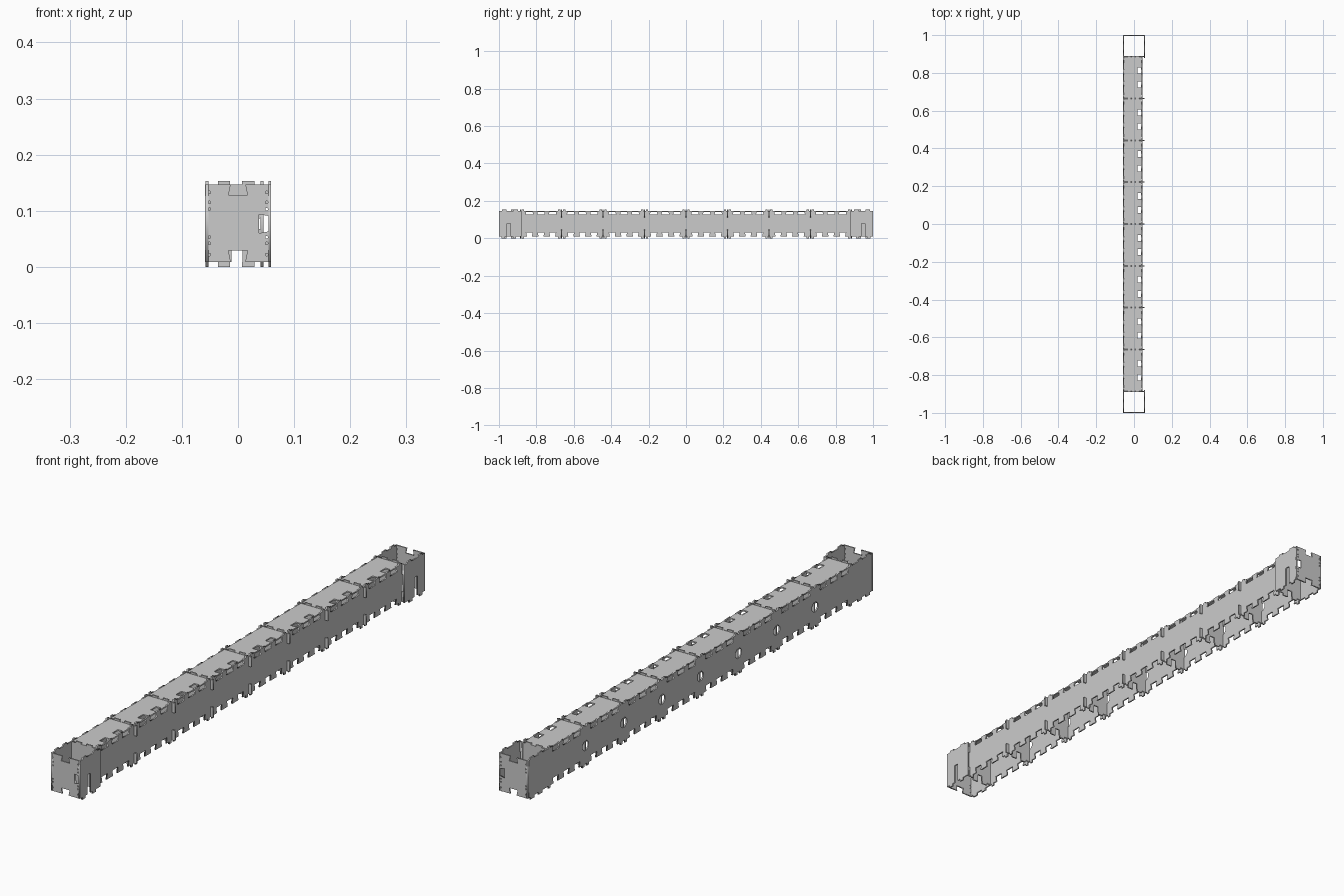
import bpy, math
from mathutils import Matrix

if "Cube" in bpy.data.objects:
    bpy.data.objects.remove(bpy.data.objects["Cube"])

T = 0.005                                   # sheet thickness
LOW, HIGH = 0.009, 0.147                    # sheet body bottom / top
BAY = 0.2215
BULKHEADS = [BAY * i for i in range(-4, 5)]

AXES = {  # columns: local u, local v, sheet normal
    'X': Matrix(((0, 0, 1, 0), (1, 0, 0, 0), (0, 1, 0, 0), (0, 0, 0, 1))),
    'Y': Matrix(((1, 0, 0, 0), (0, 0, -1, 0), (0, 1, 0, 0), (0, 0, 0, 1))),
    'Z': Matrix.Identity(4),
}


def panel(name, loops, axis, pos):
    """Flat sheet: first loop is the outline, the rest are holes."""
    cu = bpy.data.curves.new(name, 'CURVE')
    cu.dimensions, cu.fill_mode, cu.extrude = '2D', 'BOTH', T / 2
    for pts in loops:
        sp = cu.splines.new('POLY')
        sp.points.add(len(pts) - 1)
        for p, (u, v) in zip(sp.points, pts):
            p.co = (u, v, 0, 1)
        sp.use_cyclic_u = True
    tmp = bpy.data.objects.new(name, cu)
    bpy.context.collection.objects.link(tmp)
    dg = bpy.context.evaluated_depsgraph_get()
    me = bpy.data.meshes.new_from_object(tmp.evaluated_get(dg))
    bpy.data.objects.remove(tmp)
    bpy.data.curves.remove(cu)
    ob = bpy.data.objects.new(name, me)
    bpy.context.collection.objects.link(ob)
    me.transform(AXES[axis])
    ob.location['XYZ'.index(axis)] = pos
    return ob


def edge(base, features):
    """Points along an edge with tabs / notches: (centre, width, level, flare)."""
    pts = []
    for c, w, v, f in sorted(features):
        pts += [(c - w / 2, base), (c - w / 2 - f, v), (c + w / 2 + f, v), (c + w / 2, base)]
    return pts


def outline(u0, u1, bottom, top, right=()):
    return ([(u0, LOW)] + edge(LOW, bottom) + [(u1, LOW)] + list(right)
            + [(u1, HIGH)] + edge(HIGH, top)[::-1] + [(u0, HIGH)])


def ring(u, v, ru, rv, n):
    return [(u + ru * math.cos(math.tau * (i + .5) / n), v + rv * math.sin(math.tau * (i + .5) / n))
            for i in range(n)]


def rect(u0, u1, v0, v1):
    return [(u0, v0), (u1, v0), (u1, v1), (u0, v1)]


# tabs beside each bulkhead, dovetail notches in each bay
bottom, top = [], []
for y in BULKHEADS:
    for s in (-1, 1):
        if abs(y + s * 0.013) < 0.885:
            bottom.append((y + s * 0.013, 0.012, 0.0, 0))
            top.append((y + s * 0.013, 0.012, 0.153, 0))
for y in BULKHEADS[:-1]:
    for f in (0.22, 0.5, 0.78):
        bottom.append((y + f * BAY, 0.026, 0.03, 0.004))
        top.append((y + f * BAY, 0.032, 0.127, 0.004))

# long side walls
end_bottom = [(s * y, 0.022, 0.0, 0) for s in (-1, 1) for y in (0.925, 0.972)]
end_top = [(s * y, 0.022, 0.153, 0) for s in (-1, 1) for y in (0.925, 0.972)]
holes = [ring(y, 0.076, 0.019, 0.019, 8) for y in BULKHEADS[1:-1]]
panel('left_wall', [outline(-1, 1, bottom + end_bottom, top + end_top)] + holes, 'X', -0.0555)
panel('right_wall', [outline(-0.889, 0.889, bottom, top)], 'X', 0.0425)

# short outer walls of the end boxes, with a slot from below
for s, tag in ((-1, 'front'), (1, 'back')):
    low = [(s * 0.947, 0.018, 0.08, 0), (s * 0.917, 0.018, 0, 0), (s * 0.977, 0.018, 0, 0)]
    high = [(s * y, 0.022, 0.153, 0) for y in (0.91, 0.972)]
    u0, u1 = sorted((s * 0.88, s * 1.0))
    panel(tag + '_outer_wall', [outline(u0, u1, low, high)], 'X', 0.0565)

# end plates with three notches and rows of pin holes
notch = [(0.059, 0.064), (0.037, 0.060), (0.037, 0.094), (0.059, 0.090)]
pins = [ring(x, z, 0.0025, 0.0025, 8) for x in (-0.051, 0.051)
        for z in (0.022, 0.042, 0.053, 0.103, 0.115, 0.133)]
for s, tag in ((-1, 'front'), (1, 'back')):
    loop = outline(-0.059, 0.059, [(0, 0.026, 0.029, 0.004)], [(0, 0.026, 0.128, 0.004)], notch)
    panel(tag + '_end_plate', [loop] + pins, 'Y', s * (1 - T / 2))

# cross bulkheads, tabbed through the top sheet and the right wall
step = [(0.056, 0.046), (0.043, 0.046), (0.043, 0.066), (0.031, 0.070),
        (0.031, 0.084), (0.043, 0.088), (0.043, 0.110), (0.056, 0.110)]
tabs = [-0.025, 0.018]
for i, y in enumerate(BULKHEADS):
    loop = outline(-0.057, 0.056,
                   [(x, 0.022, 0.0, 0) for x in tabs] + [(-0.002, 0.02, 0.03, 0)],
                   [(x, 0.022, 0.153, 0) for x in tabs], step)
    panel(f'bulkhead_{i + 1}', [loop], 'Y', y)

# top sheet with a row of openings by the right wall
openings = [rect(0.018, 0.038, y + f * BAY - 0.016, y + f * BAY + 0.016)
            for y in BULKHEADS[:-1] for f in (0.33, 0.67)]
panel('top_sheet', [rect(-0.055, 0.043, -0.887, 0.887)] + openings, 'Z', 0.1435)
